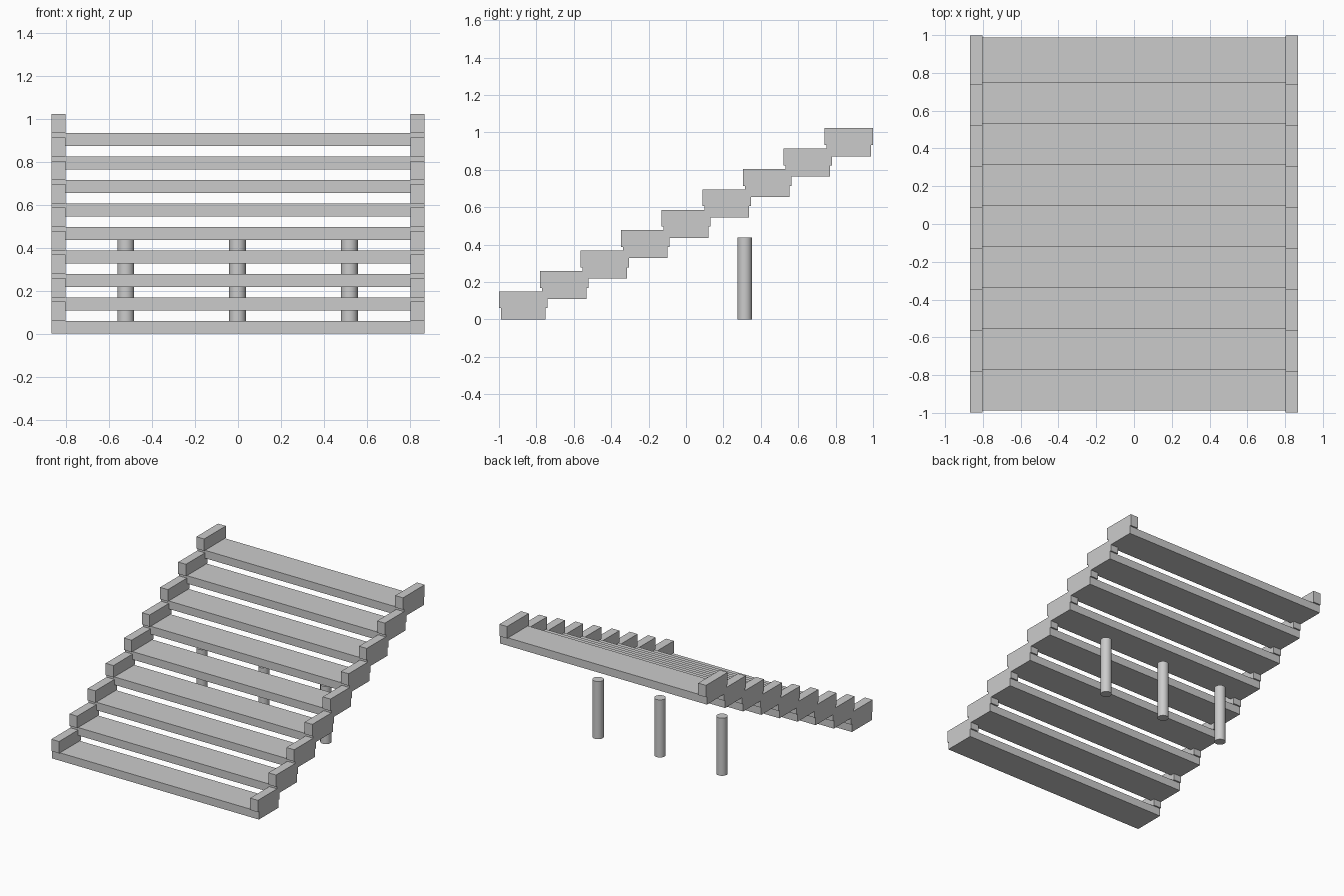
import bpy
import math

default_cube = bpy.data.objects.get("Cube")
if default_cube:
    bpy.data.objects.remove(default_cube, do_unlink=True)

# One plain grey for the whole staircase
GREY = (0.6, 0.6, 0.6, 1.0)
grey = bpy.data.materials.new("plain_grey")
grey.use_nodes = True
grey.diffuse_color = GREY
grey.node_tree.nodes["Principled BSDF"].inputs["Base Color"].default_value = GREY


def finish(name):
    obj = bpy.context.object
    obj.name = name
    obj.data.materials.append(grey)
    return obj


def box(name, center, size):
    bpy.ops.mesh.primitive_cube_add(size=1, location=center)
    obj = finish(name)
    obj.scale = size
    bpy.ops.object.transform_apply(location=False, rotation=False, scale=True)
    return obj


STEPS = 9
RUN, RISE = 0.2173, 0.109
WIDTH = 1.734
TREAD_DEPTH, TREAD_THICK = 0.238, 0.06
CAP_WIDTH, CAP_DEPTH, CAP_HEIGHT = 0.065, 0.26, 0.09

# Open treads, each with a raised end block on both sides
for i in range(STEPS):
    y = (i - (STEPS - 1) / 2) * RUN
    z = i * RISE
    box(f"tread_{i + 1}", (0, y, z + TREAD_THICK / 2), (WIDTH, TREAD_DEPTH, TREAD_THICK))
    for side, sign in (("left", 1), ("right", -1)):
        x = sign * (WIDTH - CAP_WIDTH) / 2
        box(f"end_block_{side}_{i + 1}", (x, y, z + TREAD_THICK + CAP_HEIGHT / 2),
            (CAP_WIDTH, CAP_DEPTH, CAP_HEIGHT))

# Round support posts under the stairs
POST_HEIGHT = 0.437
for label, x in (("right", -0.522), ("middle", -0.002), ("left", 0.518)):
    bpy.ops.mesh.primitive_cylinder_add(vertices=32, radius=0.039, depth=POST_HEIGHT,
                                        location=(x, 0.314, POST_HEIGHT / 2))
    finish(f"post_{label}")
    bpy.ops.object.shade_smooth_by_angle(angle=math.radians(40))
